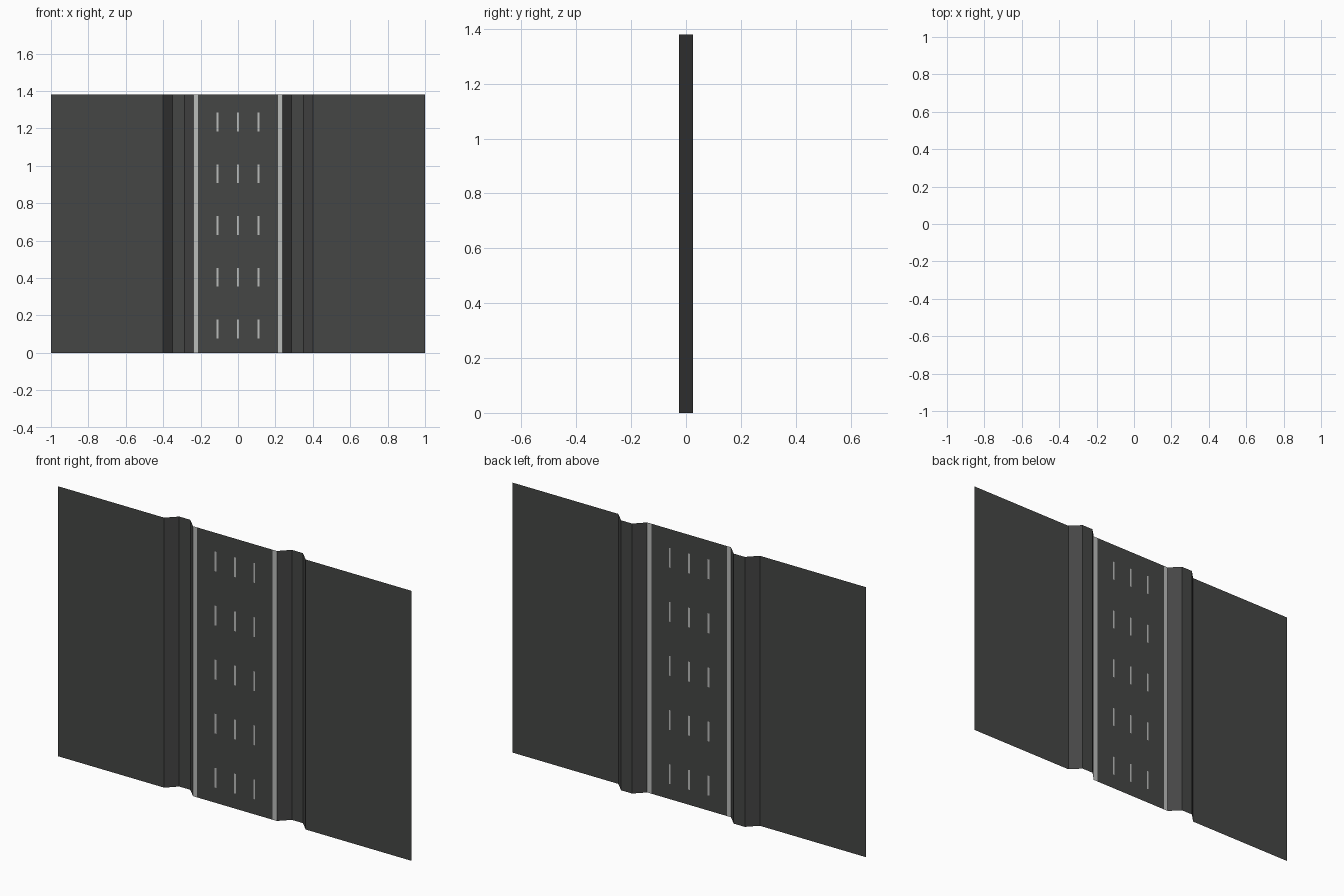
import bpy, bmesh

if "Cube" in bpy.data.objects:
    bpy.data.objects.remove(bpy.data.objects["Cube"])

H = 1.38          # road length (along z)
Y0, Y1 = -0.025, 0.025
EDGE, LINE = 0.237, 0.214


def material(name, v):
    m = bpy.data.materials.new(name)
    m.diffuse_color = (v, v * 1.02, v, 1)
    m.use_nodes = True
    m.node_tree.nodes["Principled BSDF"].inputs["Base Color"].default_value = m.diffuse_color
    return m


asphalt = material("dark_asphalt", 0.06)
paint = material("pale_paint", 0.5)


def sheet(name, profile, zs=(0, H), mats=(asphalt,), pick=lambda i, j: 0):
    """Flat-faced sheet: an (x, y) profile swept through the heights zs."""
    bm = bmesh.new()
    rows = [[bm.verts.new((x, y, z)) for x, y in profile] for z in zs]
    for j in range(len(zs) - 1):
        for i in range(len(profile) - 1):
            f = bm.faces.new((rows[j][i], rows[j][i + 1],
                              rows[j + 1][i + 1], rows[j + 1][i]))
            f.material_index = pick(i, j)
    me = bpy.data.meshes.new(name)
    bm.to_mesh(me)
    bm.free()
    for m in mats:
        me.materials.append(m)
    ob = bpy.data.objects.new(name, me)
    bpy.context.collection.objects.link(ob)


# Road deck with three columns of five dashes set flush into the surface
xs = [-LINE]
for c in (-0.11, 0, 0.11):
    xs += [c - 0.005, c + 0.005]
xs.append(LINE)
zs = [0]
for k in range(5):
    zs += [0.077 + k * 0.2765, 0.178 + k * 0.2765]
zs.append(H)
sheet("road_deck", [(x, Y0) for x in xs], zs, (asphalt, paint),
      lambda i, j: int(i % 2 == 1 and j % 2 == 1))

# Each side: painted edge line, ditch and outer ground
for side, s in (("left", -1), ("right", 1)):
    parts = (
        ("edge_line", [(LINE, Y0), (EDGE, Y0)], paint),
        ("ditch", [(EDGE, Y0), (0.287, Y1), (0.35, Y1), (0.40, Y0)], asphalt),
        ("ground", [(0.40, Y0), (1, Y0)], asphalt),
    )
    for part, prof, mat in parts:
        sheet(f"{part}_{side}", sorted((s * x, y) for x, y in prof), mats=(mat,))
